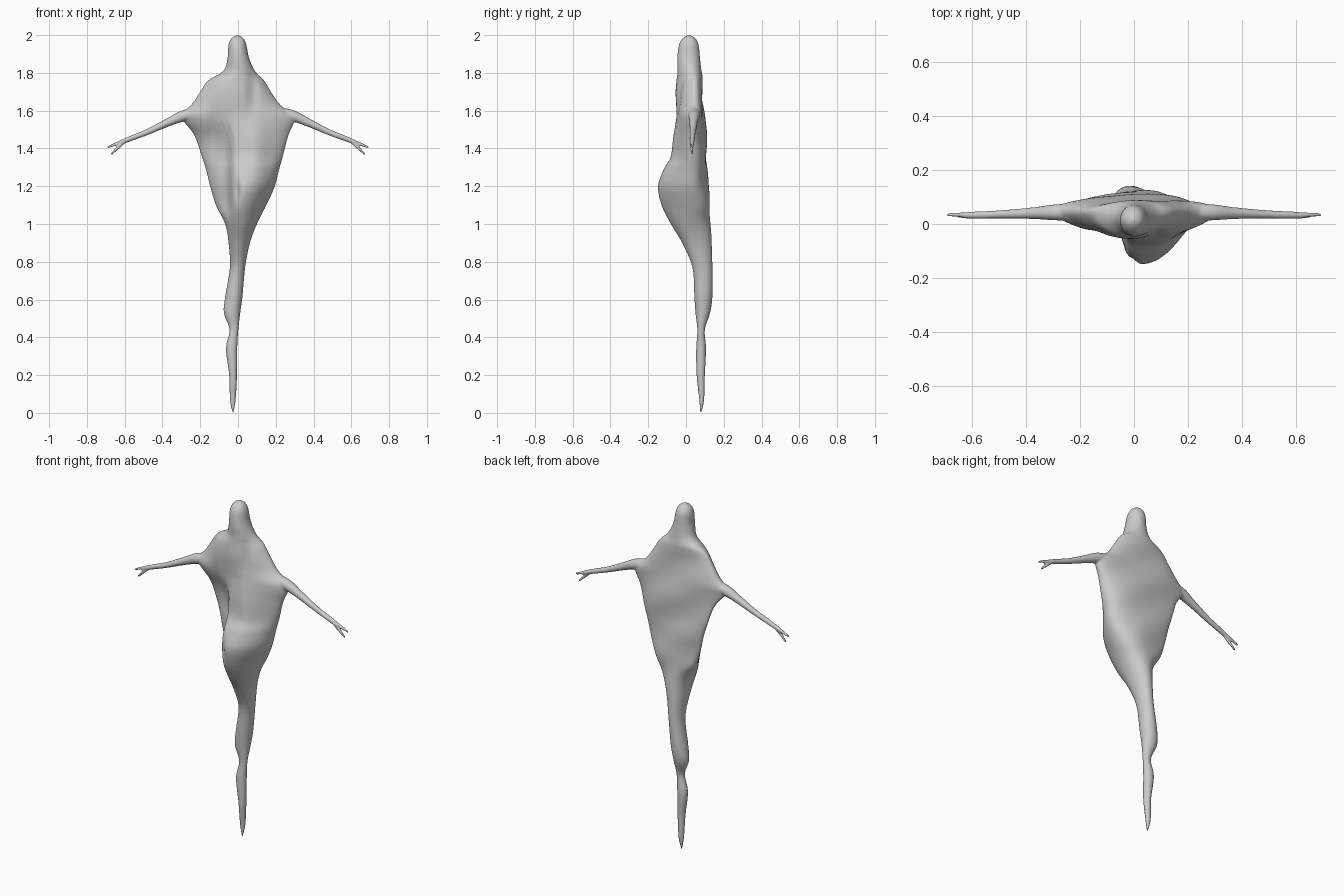
import bpy, bmesh, math
from mathutils import Vector

if "Cube" in bpy.data.objects:
    bpy.data.objects.remove(bpy.data.objects["Cube"])

# Shroud profile: z, left x, right x, front y, back y
ROWS = [
    (2.00, -.004, .0, .01, .02), (1.985, -.033, .027, -.015, .047), (1.95, -.05, .044, -.037, .066),
    (1.88, -.055, .058, -.046, .074), (1.81, -.078, .09, -.045, .08), (1.76, -.158, .138, -.05, .083),
    (1.70, -.2, .175, -.055, .086), (1.63, -.248, .225, -.052, .093), (1.58, -.3, .295, -.05, .097),
    (1.54, -.285, .297, -.053, .1), (1.47, -.232, .267, -.06, .106), (1.36, -.193, .238, -.073, .11),
    (1.29, -.17, .218, -.115, .114), (1.20, -.148, .195, -.148, .115), (1.10, -.117, .15, -.13, .128),
    (1.00, -.068, .1, -.08, .13), (.90, -.05, .063, -.02, .136), (.77, -.043, .038, .034, .14),
    (.62, -.067, .024, .044, .14), (.53, -.075, .012, .05, .128), (.44, -.045, .002, .06, .1),
    (.34, -.064, -.004, .054, .106), (.20, -.047, -.005, .056, .1), (.07, -.043, -.012, .07, .096),
    (.0, -.03, -.024, .075, .082)]


def spline(pts, steps):
    """Catmull-Rom samples through tuples of any size."""
    out = []
    for i in range(len(pts) - 1):
        a, b, c, d = (pts[max(0, min(len(pts) - 1, i + k))] for k in (-1, 0, 1, 2))
        for s in range(steps):
            t = s / steps
            out.append([.5 * (2 * q + (r - p) * t + (2 * p - 5 * q + 4 * r - w) * t * t
                              + (3 * q - p - 3 * r + w) * t ** 3)
                        for p, q, r, w in zip(a, b, c, d)])
    out.append(list(pts[-1]))
    return out


def loft(bm, rings):
    """Skin a list of closed rings and cap both ends."""
    rv = [[bm.verts.new(p) for p in r] for r in rings]
    n = len(rv[0])
    for a, b in zip(rv, rv[1:]):
        for j in range(n):
            bm.faces.new((a[j], a[(j + 1) % n], b[(j + 1) % n], b[j]))
    bm.faces.new(rv[0][::-1])
    bm.faces.new(rv[-1])


def bump(x, z, cx, cz, sx, sz):
    return math.exp(-((x - cx) / sx) ** 2 - ((z - cz) / sz) ** 2)


def step(v, at, soft):
    return 1 / (1 + math.exp(max(-50, min(50, (at - v) / soft))))


def shroud_ring(z, xl, xr, yf, yb, n=80):
    cx, hw, mid = (xl + xr) / 2, max(.002, (xr - xl) / 2), (yf + yb) / 2
    wing = max(0, min(1, (hw - .055) / .07))
    drape = step(z, 1.06, .03) * step(-z, -1.5, .04)   # height range of the deep fold
    ring = []
    for j in range(n):
        a = 2 * math.pi * j / n
        u, s = math.cos(a), math.sin(a)
        x = cx + hw * u
        # left hem hangs back, right hem curls forward
        edge = mid + wing * (.042 - mid) + drape * wing * (.035 * max(0, -u) - .02 * max(0, u))
        if s < 0:  # front: belly ridge with a recessed panel on its left
            k = (-s) ** (1 + .4 * wing)
            left = step(-x, .04, .009) * drape
            y = edge + (yf - edge) * k * (1 - .62 * left)
            y += k * (.02 * bump(x, z, -.005, 1.18, .016, .06)
                      + .018 * bump(x, z, -.13, 1.5, .03, .12)
                      + .015 * bump(x, z, .08, 1.7, .03, .1)
                      - .015 * bump(x, z, .1, 1.4, .06, .15))
        else:  # back: broad and gently rippled
            k = s ** (1 - .25 * wing)
            y = edge + (yb - edge) * k
            y += wing * k * .006 * math.sin(14 * x + 22 * z)
        ring.append((x, y, z))
    return ring


def tube(bm, pts, n=14):
    """Tapered tube through (x, y, z, radius) points."""
    p = spline(pts, 5)
    rings = []
    for i, q in enumerate(p):
        t = (Vector(p[min(i + 1, len(p) - 1)][:3]) - Vector(p[max(i - 1, 0)][:3])).normalized()
        u = t.cross(Vector((0, 1, 0))).normalized()
        v = t.cross(u)
        rings.append([Vector(q[:3]) + q[3] * (u * math.cos(2 * math.pi * j / n) + v * math.sin(2 * math.pi * j / n))
                      for j in range(n)])
    loft(bm, rings)


# Shroud body
bm = bmesh.new()
loft(bm, [shroud_ring(*r) for r in spline(ROWS, 5)])

# Arms and fingers, mirrored
ARM = [(.2, .045, 1.59, .032), (.29, .043, 1.572, .03), (.37, .04, 1.538, .022), (.48, .036, 1.487, .016),
       (.57, .033, 1.452, .014), (.625, .032, 1.43, .012)]
FINGERS = [[(.6, .032, 1.44, .01), (.645, .034, 1.424, .009), (.692, .034, 1.405, .0055)],
           [(.6, .032, 1.438, .01), (.63, .03, 1.41, .009), (.672, .034, 1.368, .0055)]]
for side in (-1, 1):
    for path in [ARM] + FINGERS:
        tube(bm, [(side * x, y, z, r) for x, y, z, r in path])
bmesh.ops.recalc_face_normals(bm, faces=bm.faces)
me = bpy.data.meshes.new("ghost_shroud")
bm.to_mesh(me)
bm.free()
ghost = bpy.data.objects.new("ghost_shroud", me)
bpy.context.collection.objects.link(ghost)

# Fuse into one soft surface
rm = ghost.modifiers.new("fuse", 'REMESH')
rm.mode = 'VOXEL'
rm.voxel_size = .005
rm.use_smooth_shade = True
sm = ghost.modifiers.new("soften", 'SMOOTH')
sm.factor = .5
sm.iterations = 5
